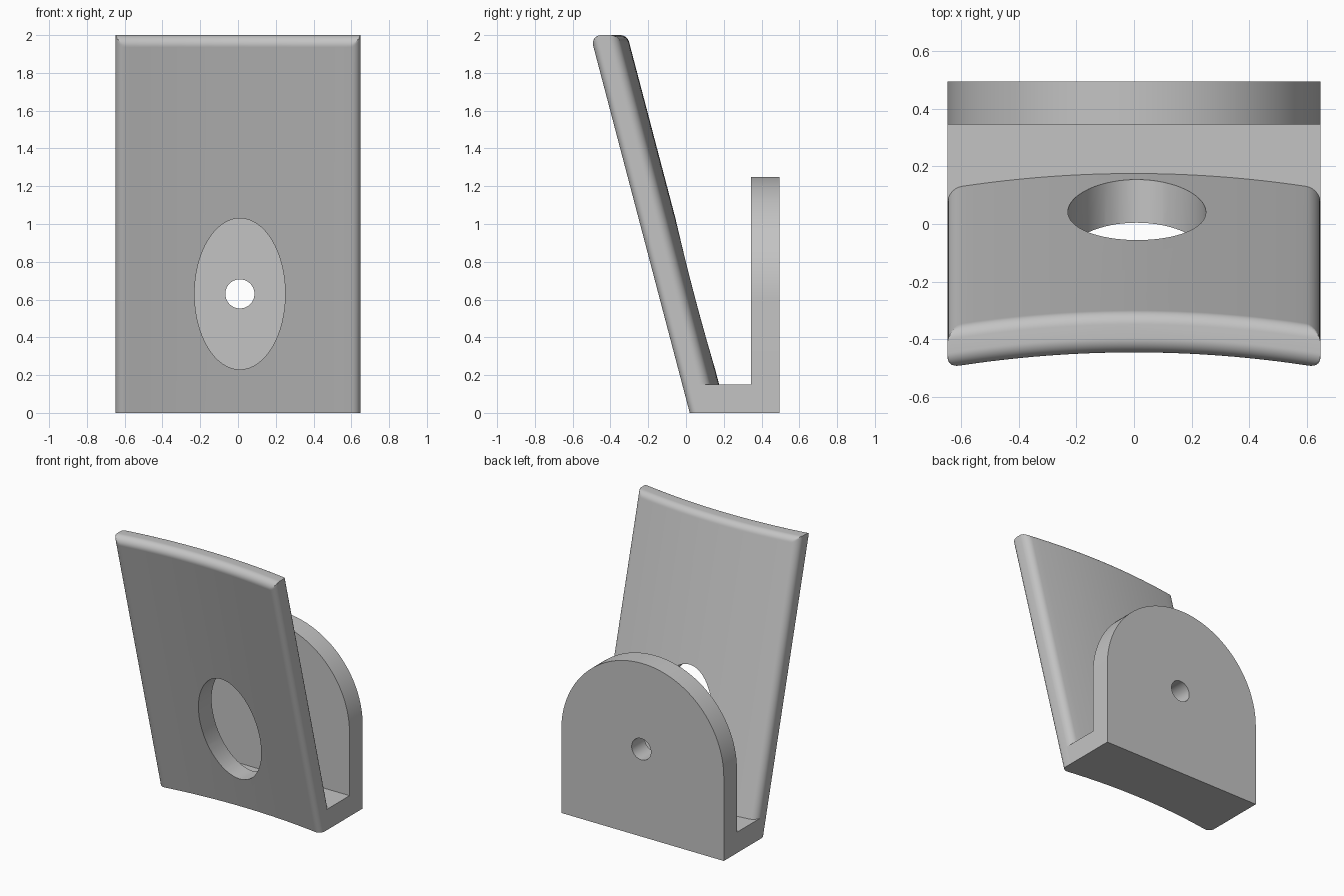
import bpy, bmesh, math

cube = bpy.data.objects.get("Cube")
if cube:
    bpy.data.objects.remove(cube)

HALF = 0.648       # half width
TOP = 2.0          # height of the leaning plate
THICK = 0.15       # wall thickness
SLOPE = 0.263      # lean of the plate
R = 0.05           # fillet radius
BACK = 0.495       # rear face

grey = bpy.data.materials.new("plain grey")
grey.use_nodes = True
colour = (0.55, 0.55, 0.55, 1)
grey.diffuse_color = colour
grey.node_tree.nodes["Principled BSDF"].inputs["Base Color"].default_value = colour


def finish(name, bm):
    bmesh.ops.recalc_face_normals(bm, faces=bm.faces)
    mesh = bpy.data.meshes.new(name)
    bm.to_mesh(mesh)
    bm.free()
    mesh.materials.append(grey)
    obj = bpy.data.objects.new(name, mesh)
    bpy.context.collection.objects.link(obj)
    return obj


def activate(obj):
    bpy.ops.object.select_all(action='DESELECT')
    obj.select_set(True)
    bpy.context.view_layer.objects.active = obj


def drill(obj, rx, rz):
    """Cut a straight elliptical hole along y."""
    bpy.ops.mesh.primitive_cylinder_add(vertices=64, radius=1, depth=2, location=(0.01, 0, 0.63),
                                        rotation=(math.pi / 2, 0, 0))
    cutter = bpy.context.object
    cutter.name = "hole_cutter"
    cutter.scale = (rx, rz, 1)
    cutter.hide_render = True
    cutter.data.materials.append(grey)
    mod = obj.modifiers.new("hole", 'BOOLEAN')
    mod.object = cutter
    mod.operation = 'DIFFERENCE'
    mod.solver = 'EXACT'
    activate(obj)
    bpy.ops.object.modifier_apply(modifier=mod.name)
    bpy.data.objects.remove(cutter)


def smooth(obj):
    activate(obj)
    bpy.ops.object.shade_smooth_by_angle(angle=math.radians(30))


# Leaning plate: bowed in plan, rounded along its sides and top
def side_round(x):
    d = max(0, abs(x) - (HALF - R))
    return R - math.sqrt(max(0, R * R - d * d))


def top_round(z, lean):
    d = z - (TOP - R)
    theta = math.atan(SLOPE)
    if d <= -lean * R * math.sin(theta):
        return 0
    return lean * SLOPE * d + R / math.cos(theta) - math.sqrt(max(0, R * R - d * d))


def plate_row(z):
    front, rear = [], []
    for x in xs:
        y = 0.02 + 0.045 * (1 - (x / 0.6) ** 2) - SLOPE * z
        front.append((x, y + max(side_round(x), top_round(z, 1)), z))
        rear.append((x, y + THICK - max(side_round(x), top_round(z, -1)), z))
    return front + rear[::-1]


steps = 8
arc = [R * math.sin(math.pi / 2 * i / steps) for i in range(steps + 1)]
right_side = [HALF - R + a for a in arc]
middle = [(HALF - R) * i / 12 for i in range(-11, 12)]
xs = [-x for x in reversed(right_side)] + middle + right_side
zs = [0, TOP - R * 1.26] + [TOP - R + R * math.sin(math.radians(a)) for a in range(-15, 91, 7)] + [TOP]

bm = bmesh.new()
rows = [[bm.verts.new(p) for p in plate_row(z)] for z in zs]
n = len(rows[0])
for low, high in zip(rows, rows[1:]):
    for i in range(n):
        j = (i + 1) % n
        bm.faces.new((low[i], low[j], high[j], high[i]))
bm.faces.new(rows[0])
bm.faces.new(rows[-1])
plate = finish("leaning_plate", bm)
drill(plate, 0.24, 0.40)
smooth(plate)


# Upright back plate with a round top
spring = 1.25 - HALF
outline = [(-HALF, 0), (HALF, 0)]
outline += [(HALF * math.cos(math.pi * i / 64), spring + HALF * math.sin(math.pi * i / 64)) for i in range(65)]
bm = bmesh.new()
face = bm.faces.new([bm.verts.new((x, BACK, z)) for x, z in outline])
extruded = bmesh.ops.extrude_face_region(bm, geom=[face])
verts = [v for v in extruded["geom"] if isinstance(v, bmesh.types.BMVert)]
bmesh.ops.translate(bm, vec=(0, -THICK, 0), verts=verts)
back = finish("back_plate", bm)
drill(back, 0.077, 0.077)
smooth(back)


# Floor joining the two plates
front_y, rear_y = 0.068, BACK - THICK
bm = bmesh.new()
bmesh.ops.create_cube(bm, size=1)
bmesh.ops.scale(bm, vec=(HALF * 2, rear_y - front_y, THICK), verts=bm.verts)
bmesh.ops.translate(bm, vec=(0, (front_y + rear_y) / 2, THICK / 2), verts=bm.verts)
finish("base_floor", bm)
